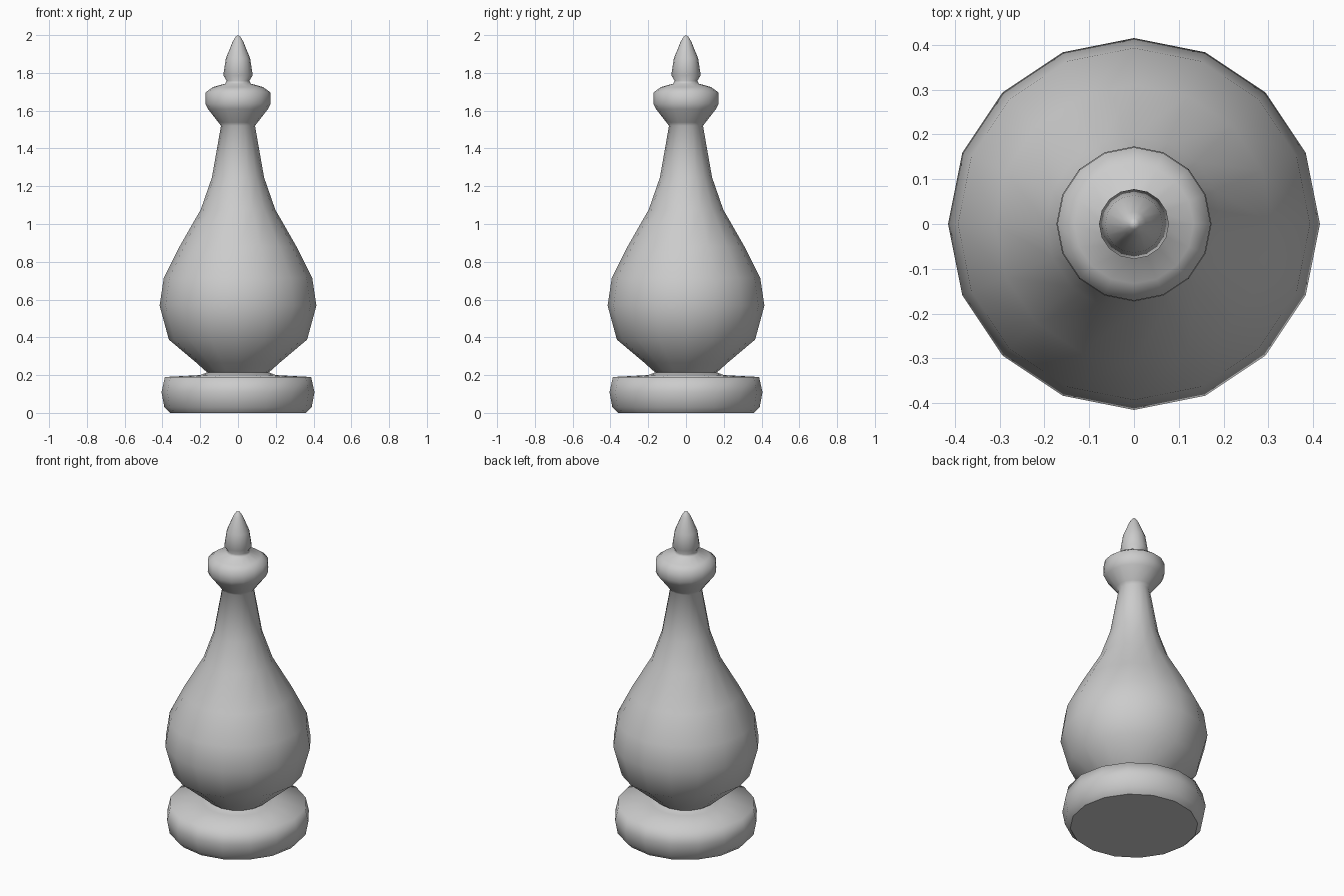
import bpy, bmesh, math

if "Cube" in bpy.data.objects:
    bpy.data.objects.remove(bpy.data.objects["Cube"])

SIDES = 16


def lathe(name, profile):
    """Revolve (radius, z) points around z; a zero radius makes a pole."""
    bm = bmesh.new()
    rings = []
    for r, z in profile:
        if r == 0:
            rings.append([bm.verts.new((0, 0, z))] * SIDES)
        else:
            angles = [2 * math.pi * i / SIDES for i in range(SIDES)]
            rings.append([bm.verts.new((r * math.cos(a), r * math.sin(a), z)) for a in angles])
    for low, high in zip(rings, rings[1:]):
        for i in range(SIDES):
            j = (i + 1) % SIDES
            corners = dict.fromkeys((low[i], low[j], high[j], high[i]))
            bm.faces.new(list(corners))
    # flat underside
    bm.faces.new(list(reversed(rings[0])))
    bmesh.ops.recalc_face_normals(bm, faces=bm.faces)
    mesh = bpy.data.meshes.new(name)
    bm.to_mesh(mesh)
    bm.free()
    obj = bpy.data.objects.new(name, mesh)
    bpy.context.collection.objects.link(obj)
    bpy.ops.object.select_all(action='DESELECT')
    obj.select_set(True)
    bpy.context.view_layer.objects.active = obj
    bpy.ops.object.shade_smooth_by_angle(angle=math.radians(75))
    # keep the underside flat
    for p in mesh.polygons:
        if len(p.vertices) == SIDES:
            p.use_smooth = False
    return obj


# One continuous turned piece
base = [(0.36, 0), (0.39, 0.03), (0.405, 0.11), (0.387, 0.19), (0.20, 0.20), (0.162, 0.215)]
body = [(0.178, 0.227), (0.22, 0.265), (0.366, 0.388), (0.415, 0.568), (0.393, 0.715),
        (0.31, 0.88), (0.197, 1.077), (0.138, 1.247), (0.09, 1.52)]
collar = [(0.104, 1.538), (0.16, 1.61), (0.173, 1.637), (0.171, 1.697),
          (0.133, 1.725), (0.068, 1.743)]
tip = [(0.06, 1.758), (0.078, 1.787), (0.064, 1.878), (0.027, 1.968), (0.012, 1.992), (0, 2.0)]
lathe("turned_finial", base + body + collar + tip)
